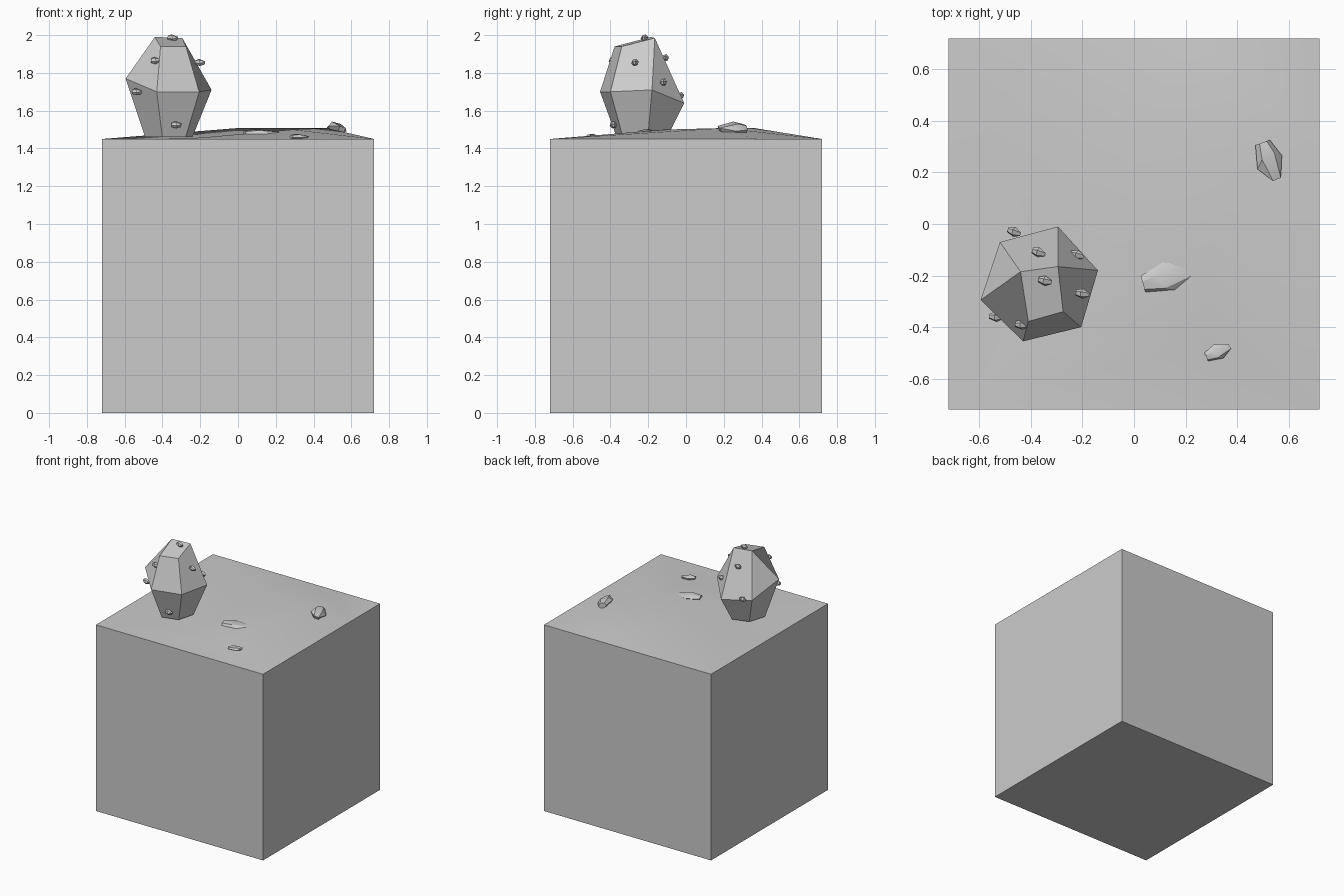
import bpy, bmesh, math
from mathutils import Vector, Euler
from mathutils.geometry import delaunay_2d_cdt

if "Cube" in bpy.data.objects:
    bpy.data.objects.remove(bpy.data.objects["Cube"])

grey = bpy.data.materials.new("plain grey")
grey.use_nodes = True
GREY = (0.6, 0.6, 0.6, 1)
grey.diffuse_color = GREY
grey.node_tree.nodes["Principled BSDF"].inputs["Base Color"].default_value = GREY


def finish(bm, name, smooth=True):
    bmesh.ops.recalc_face_normals(bm, faces=bm.faces)
    mesh = bpy.data.meshes.new(name)
    bm.to_mesh(mesh)
    bm.free()
    mesh.materials.append(grey)
    ob = bpy.data.objects.new(name, mesh)
    bpy.context.collection.objects.link(ob)
    if smooth:
        bpy.ops.object.select_all(action='DESELECT')
        bpy.context.view_layer.objects.active = ob
        ob.select_set(True)
        bpy.ops.object.shade_smooth_by_angle(angle=math.radians(30))
    return ob


# Ground block: uneven top surface with straight walls pulled down from its rim
H, TOP = 0.72, 1.45
pts = {
    "A": (-H, -H, TOP), "B": (H, -H, TOP), "C": (H, H, TOP), "D": (-H, H, TOP),
    "E": (H, .36, TOP), "N": (.25, H, TOP), "W": (-H, .15, TOP),
    "n": (0, .36, 1.508), "e": (.47, .2, 1.508), "w": (-.47, .15, 1.435),
    "o": (0, 0, 1.47), "f": (.29, -.11, 1.5), "g": (.29, -.45, 1.452),
    "h": (-.2, -.37, 1.457), "i": (-.4, -.46, 1.45),
}
names = list(pts)
creases = "AB BE EC CN ND DW WA Dw Dn wn ne wo oe fg gB fB fe hf hg eE NE nN Ai ih Ww".split()
edges = [(names.index(a), names.index(b)) for a, b in creases]
flat = [Vector(p[:2]) for p in pts.values()]
verts, _, faces, origin, _, _ = delaunay_2d_cdt(flat, edges, [], 0, 1e-5)
heights = [p[2] for p in pts.values()]

bm = bmesh.new()
bv = [bm.verts.new((v.x, v.y, heights[o[0]] if o else TOP)) for v, o in zip(verts, origin)]
for f in faces:
    bm.faces.new([bv[i] for i in f])
rim = [e for e in bm.edges if e.is_boundary]
walls = bmesh.ops.extrude_edge_only(bm, edges=rim)["geom"]
for v in walls:
    if isinstance(v, bmesh.types.BMVert):
        v.co.z = 0
base = [e for e in walls if isinstance(e, bmesh.types.BMEdge) and all(v.co.z == 0 for v in e.verts)]
bmesh.ops.contextual_create(bm, geom=base)
finish(bm, "ground_block")

# Faceted pod: six-sided belly, narrow foot, slanted four-cornered crown
CENTRE = Vector((-.365, -.235, 1.72))
BELLY = [(-.43, -.455, 1.70), (-.205, -.40, 1.70), (-.14, -.18, 1.71),
         (-.295, -.01, 1.64), (-.52, -.07, 1.67), (-.595, -.295, 1.77)]
CROWN = [(-.41, -.378, 1.94), (-.275, -.34, 1.94), (-.295, -.165, 1.985), (-.44, -.185, 1.99)]


def pod(name, place=CENTRE, scale=(1, 1, 1), turn=(0, 0, 0)):
    bm = bmesh.new()
    belly = [bm.verts.new(p) for p in BELLY]
    foot = [bm.verts.new((CENTRE.x + (x - CENTRE.x) * .55, CENTRE.y + (y - CENTRE.y) * .6, 1.46))
            for x, y, z in BELLY]
    crown = [bm.verts.new(p) for p in CROWN]
    top = [crown[i] for i in (0, 1, 2, 2, 3, 3)]
    for i in range(6):
        j = (i + 1) % 6
        bm.faces.new((foot[i], foot[j], belly[j], belly[i]))
        ring = [belly[i], belly[j], top[j]]
        bm.faces.new(ring if top[i] == top[j] else ring + [top[i]])
    bm.faces.new(foot)
    bm.faces.new(crown)
    rot = Euler(turn).to_matrix()
    for v in bm.verts:
        v.co = rot @ ((v.co - CENTRE) * Vector(scale)) + Vector(place)
    return finish(bm, name)


pod("plant_body")

# Small knobs on the plant
knobs = [(-.465, -.03, 1.68), (-.37, -.11, 1.88), (-.22, -.12, 1.75), (-.345, -.22, 1.985),
         (-.2, -.27, 1.855), (-.535, -.36, 1.7), (-.435, -.39, 1.865), (-.325, -.385, 1.525)]
for i, p in enumerate(knobs):
    pod(f"plant_knob_{i + 1}", p, (.085, .085, .1), (math.pi / 2, 0, 1.2 + i * .05))

# Loose stones lying on the ground
pod("stone_middle", (.13, -.205, 1.48), (.26, .1, .38), (math.pi / 2, 0, 1.85))
pod("stone_back", (.525, .245, 1.505), (.24, .15, .29), (math.pi / 2, .4, .35))
pod("stone_front", (.325, -.495, 1.462), (.14, .07, .19), (math.pi / 2, 0, 2))
